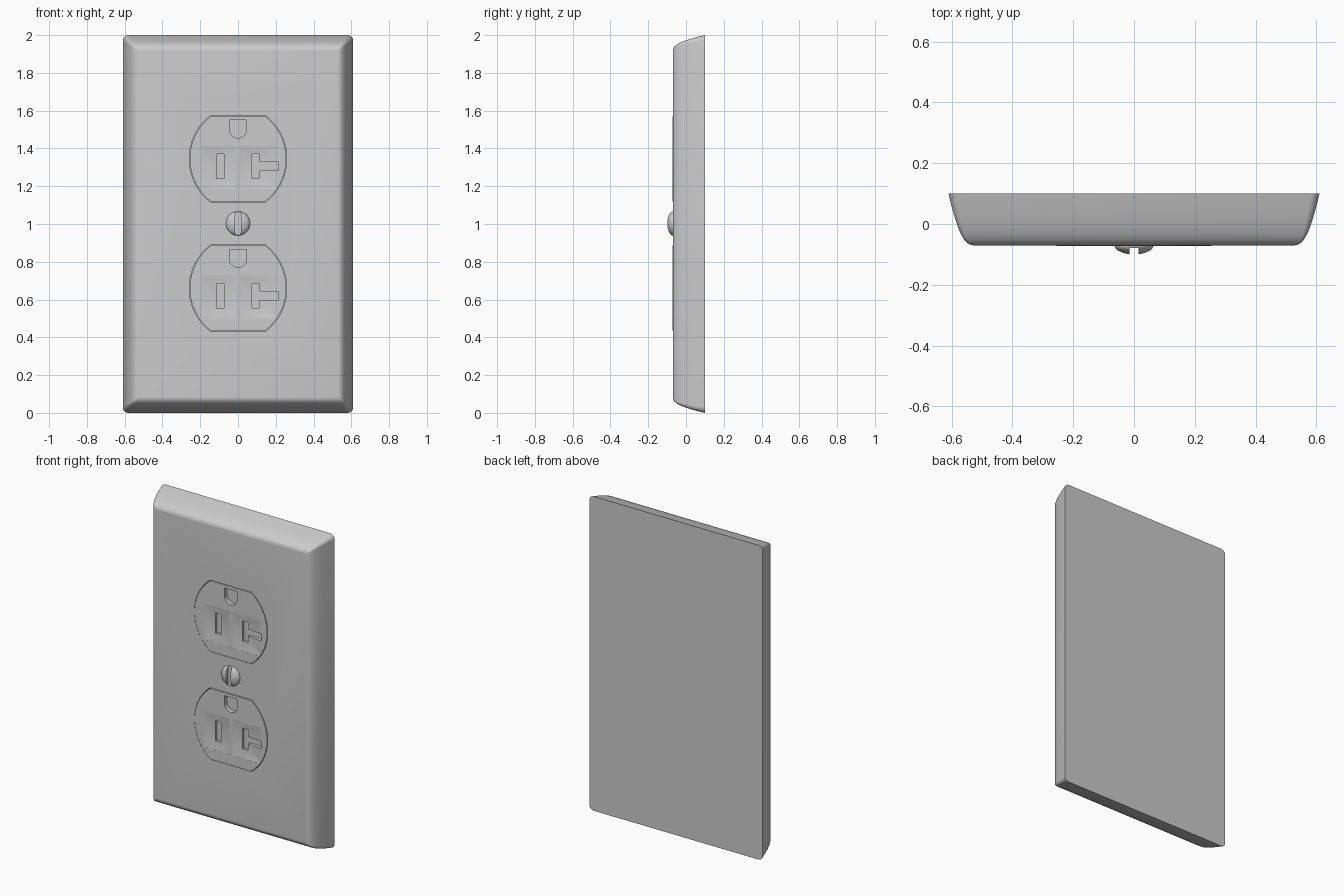
import bpy, bmesh
from math import sin, cos, pi, radians, asin

if "Cube" in bpy.data.objects:
    bpy.data.objects.remove(bpy.data.objects["Cube"])

FRONT = -0.07          # front surface of the wall plate
FACE = -0.072          # front surface of the receptacles


def loft(name, rings):
    """Closed solid through (y, [(x, z), ...]) rings, capped at both ends."""
    bm = bmesh.new()
    loops = [[bm.verts.new((x, y, z)) for x, z in pts] for y, pts in rings]
    for a, b in zip(loops, loops[1:]):
        n = len(a)
        for i in range(n):
            j = (i + 1) % n
            bm.faces.new((a[i], a[j], b[j], b[i]))
    bm.faces.new(loops[0])
    bm.faces.new(loops[-1])
    bmesh.ops.recalc_face_normals(bm, faces=bm.faces)
    me = bpy.data.meshes.new(name)
    bm.to_mesh(me)
    bm.free()
    ob = bpy.data.objects.new(name, me)
    bpy.context.collection.objects.link(ob)
    return ob


def cut(ob, cutter):
    """Subtract the cutter and remove it."""
    mod = ob.modifiers.new("cut", 'BOOLEAN')
    mod.operation = 'DIFFERENCE'
    mod.solver = 'EXACT'
    mod.object = cutter
    cutter.hide_render = True
    dg = bpy.context.evaluated_depsgraph_get()
    me = bpy.data.meshes.new_from_object(ob.evaluated_get(dg))
    ob.modifiers.clear()
    ob.data = me
    bpy.data.objects.remove(cutter)


def smooth(ob, angle=30):
    bpy.ops.object.select_all(action='DESELECT')
    ob.select_set(True)
    bpy.context.view_layer.objects.active = ob
    bpy.ops.object.shade_smooth_by_angle(angle=radians(angle))


def arc(cx, cz, r, a0, a1, n):
    return [(cx + r * cos(a0 + (a1 - a0) * i / n),
             cz + r * sin(a0 + (a1 - a0) * i / n)) for i in range(n + 1)]


def rounded_rect(hw, hh, r, cz):
    pts = []
    for k, (sx, sz) in enumerate([(1, 1), (-1, 1), (-1, -1), (1, -1)]):
        pts += arc(sx * (hw - r), cz + sz * (hh - r), r,
                   k * pi / 2, (k + 1) * pi / 2, 6)
    return pts


def rect(x0, x1, z0, z1):
    return [(x0, z0), (x1, z0), (x1, z1), (x0, z1)]


def shift(pts, dz):
    return [(x, z + dz) for x, z in pts]


def outlet_outline(grow=0.0):
    """Two side arcs joined by a flat top and bottom."""
    r, h = 0.285 + grow, 0.225 + grow
    a = asin(h / r)
    return arc(-0.03, 0, r, -a, a, 24) + arc(0.03, 0, r, pi - a, pi + a, 24)


# Wall plate with softly curved rim
profile = [(0, 0.1), (0.011, 0.055), (0.021, 0.02), (0.031, -0.01),
           (0.041, -0.034), (0.051, -0.051), (0.061, -0.062),
           (0.071, -0.068), (0.082, FRONT)]
plate = loft("wall_plate", [
    (y, rounded_rect(0.61 - d, 1.0 - d, max(0.03 - 0.35 * d, 0.005), 1.0))
    for d, y in profile])

# Slot outlines, relative to the receptacle centre
blade_slot = rect(-0.115, -0.075, -0.105, 0.025)
tee_slot = [(0.075, -0.105), (0.115, -0.105), (0.115, -0.063), (0.215, -0.063),
            (0.215, -0.018), (0.115, -0.018), (0.115, 0.025), (0.075, 0.025)]
ground_slot = [(0.045, 0.205), (-0.045, 0.205)] + arc(0, 0.155, 0.045, pi, 2 * pi, 16)
funnels = [(rect(-0.19, -0.01, -0.16, 0.07), rect(-0.125, -0.065, -0.115, 0.035)),
           (rect(0.01, 0.21, -0.16, 0.07), rect(0.065, 0.125, -0.115, 0.035))]

# Two receptacles set into openings in the plate
for label, cz in (("lower", 0.66), ("upper", 1.345)):
    hole = shift(outlet_outline(0.003), cz)
    cut(plate, loft("opening_cutter", [(-0.12, hole), (-0.03, hole)]))

    body = shift(outlet_outline(), cz)
    outlet = loft(label + "_receptacle", [(FACE, body), (-0.025, body)])
    # Shallow guides sloping into the blade slots
    for outer, inner in funnels:
        o, i = shift(outer, cz), shift(inner, cz)
        cut(outlet, loft("guide_cutter", [(-0.1, o), (FACE + 0.0004, o), (-0.062, i)]))
    # Blade, tee and ground slots
    for slot in (blade_slot, tee_slot, ground_slot):
        s = shift(slot, cz)
        cut(outlet, loft("slot_cutter", [(-0.1, s), (-0.045, s)]))
    smooth(outlet, 20)

smooth(plate, 30)

# Domed centre screw with a vertical driver slot
rings = [(-0.06, arc(0, 1.003, 0.064, 0, 2 * pi * 39 / 40, 39))]
for k in range(9):
    t = k / 8 * radians(84)
    rings.append((FRONT - 0.03 * sin(t),
                  arc(0, 1.003, 0.064 * cos(t), 0, 2 * pi * 39 / 40, 39)))
screw = loft("centre_screw", rings)
driver = rect(-0.015, 0.015, 0.9, 1.1)
cut(screw, loft("driver_cutter", [(-0.12, driver), (-0.079, driver)]))
smooth(screw, 35)
